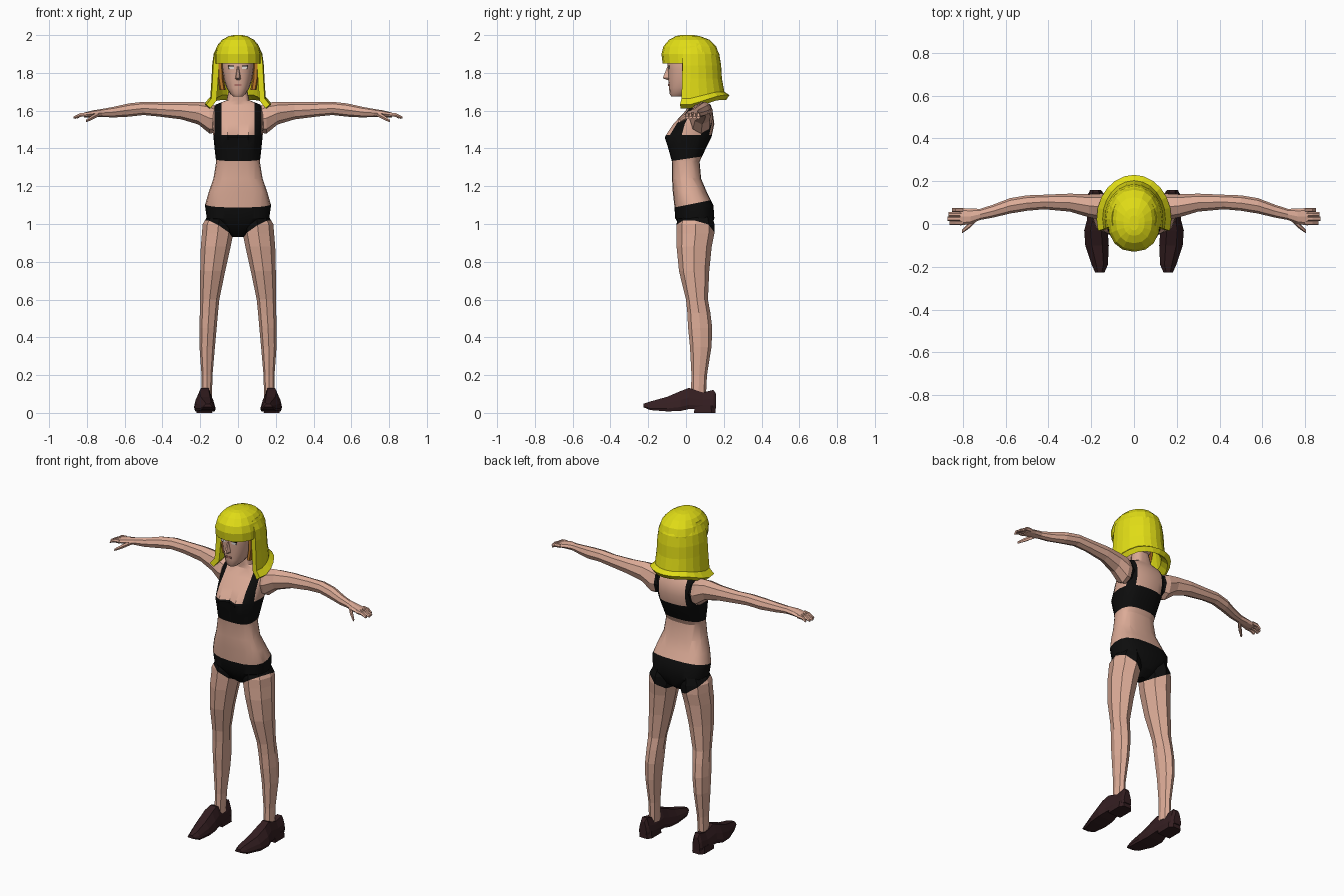
import bpy, bmesh, math
from mathutils import Vector, Matrix
from mathutils.bvhtree import BVHTree

if "Cube" in bpy.data.objects:
    bpy.data.objects.remove(bpy.data.objects["Cube"])


def material(name, r, g, b):
    m = bpy.data.materials.new(name)
    m.diffuse_color = (r, g, b, 1)
    m.use_nodes = True
    m.node_tree.nodes["Principled BSDF"].inputs["Base Color"].default_value = m.diffuse_color
    return m


SKIN = material("skin", 0.72, 0.41, 0.31)
BLACK = material("black_fabric", 0.004, 0.004, 0.004)
YELLOW = material("yellow_hair", 0.75, 0.72, 0.008)
BROWN = material("brown_leather", 0.034, 0.013, 0.015)
ORANGE = material("orange_under_hair", 0.5, 0.19, 0.02)
WHITE = material("eye_white", 0.75, 0.7, 0.66)
LIP = material("lip", 0.42, 0.17, 0.14)


def finish(bm, name, *mats):
    bmesh.ops.recalc_face_normals(bm, faces=bm.faces)
    me = bpy.data.meshes.new(name)
    bm.to_mesh(me)
    bm.free()
    ob = bpy.data.objects.new(name, me)
    bpy.context.collection.objects.link(ob)
    for m in mats:
        me.materials.append(m)
    return ob


def oval(c, u, v, n=8, p=1.0):
    """Rounded cross-section about c with half-axes u and v; p < 1 is boxier."""
    pts = []
    for i in range(n):
        a = 2 * math.pi * i / n
        cu, sv = math.cos(a), math.sin(a)
        pts.append(Vector(c) + Vector(u) * math.copysign(abs(cu) ** p, cu)
                   + Vector(v) * math.copysign(abs(sv) ** p, sv))
    return pts


def level(z, hw, yf, yb, n=16, p=0.8):
    return oval((0, (yf + yb) / 2, z), (hw, 0, 0), (0, (yb - yf) / 2, 0), n, p)


def loft(rings):
    bm = bmesh.new()
    vs = [[bm.verts.new(p) for p in r] for r in rings]
    n = len(vs[0])
    for a, b in zip(vs, vs[1:]):
        for i in range(n):
            j = (i + 1) % n
            bm.faces.new((a[i], a[j], b[j], b[i]))
    bm.faces.new(vs[0])
    bm.faces.new(vs[-1])
    return bm


def cut(bm, co, no):
    bmesh.ops.bisect_plane(bm, geom=bm.verts[:] + bm.edges[:] + bm.faces[:],
                           plane_co=co, plane_no=no, dist=1e-5)


def paint(bm, rule):
    for f in bm.faces:
        f.material_index = int(rule(f.calc_center_median()))


def smooth(ob, deg):
    bpy.ops.object.select_all(action='DESELECT')
    ob.select_set(True)
    bpy.context.view_layer.objects.active = ob
    bpy.ops.object.shade_smooth_by_angle(angle=math.radians(deg))


# clothing boundaries shared by torso, legs and arms
def clothed(c):
    x = abs(c.x)
    if c.z < 1.10 + 0.2 * c.y:
        return c.z > 0.922 + 0.6 * x - 0.2 * c.y
    if c.z < 1.47:
        return c.z > 1.345 + 0.15 * c.y
    return 0.088 < x < 0.124 and c.z < 1.65


# torso and neck: height, half width, front, back, bust
TORSO = [(.93, .025, .02, .08, 0), (.965, .08, -.02, .125, 0), (1.03, .165, -.057, .15, 0),
         (1.10, .175, -.062, .145, 0), (1.17, .155, -.07, .11, 0), (1.24, .13, -.074, .08, 0),
         (1.33, .116, -.075, .072, 0), (1.40, .124, -.08, .105, .02), (1.46, .13, -.085, .135, .035),
         (1.53, .137, -.05, .15, .022), (1.59, .138, -.01, .142, 0), (1.632, .118, .02, .12, 0),
         (1.655, .06, .02, .105, 0), (1.73, .045, .01, .09, 0)]
rings = []
for z, hw, yf, yb, bust in TORSO:
    r = level(z, hw, yf, yb, 20, 0.75)
    for p in r:
        if p.y < (yf + yb) / 2:
            p.y -= bust * math.exp(-((abs(p.x) - .065) / .035) ** 2)
    rings.append(r)
bm = loft(rings)
cut(bm, (0, 0, 1.10), (0, -.2, 1))
cut(bm, (0, 0, 1.345), (0, -.15, 1))
cut(bm, (0, 0, 1.47), (0, 0, 1))
for s in (-1, 1):
    cut(bm, (0, 0, .922), (-.6 * s, .2, 1))
    cut(bm, (.088 * s, 0, 0), (1, 0, 0))
    cut(bm, (.124 * s, 0, 0), (1, 0, 0))
paint(bm, clothed)
smooth(finish(bm, "torso", SKIN, BLACK), 28)

# limb tables: legs (z, x, y, rx, ry), arms (x, y, z, ry, rz)
LEG = [(1.06, .095, .05, .055, .085), (1.0, .103, .05, .084, .1), (.95, .108, .05, .083, .1),
       (.88, .118, .043, .079, .093), (.75, .134, .043, .066, .08), (.60, .15, .058, .051, .058),
       (.53, .154, .068, .048, .061), (.45, .159, .075, .046, .064), (.35, .163, .078, .041, .057),
       (.2, .164, .07, .029, .041), (.08, .165, .065, .027, .04)]
ARM = [(.09, .075, 1.55, .05, .06), (.15, .08, 1.56, .062, .082), (.21, .085, 1.587, .054, .06),
       (.30, .10, 1.6, .042, .046), (.42, .103, 1.607, .034, .038), (.50, .098, 1.612, .036, .035),
       (.58, .085, 1.603, .036, .035), (.66, .06, 1.592, .03, .028), (.72, .045, 1.588, .026, .021),
       (.765, .036, 1.584, .036, .018), (.815, .034, 1.577, .041, .013)]
SHOE = [(-.226, .16, .03, .048, .022), (-.19, .16, .015, .06, .038), (-.10, .173, .008, .085, .055),
        (-.03, .178, .01, .115, .055), (.015, .176, .02, .132, .045), (.09, .176, .02, .108, .04),
        (.145, .178, .02, .122, .034), (.16, .18, .025, .1, .025)]
SHOE_SECTION = [(-.9, 0), (.9, 0), (1, .2), (.85, .55), (.45, 1), (-.45, 1), (-.85, .55), (-1, .2)]

for s, side in ((1, "left"), (-1, "right")):
    bm = loft([oval((s * x, y, z), (rx, 0, 0), (0, ry, 0)) for z, x, y, rx, ry in LEG])
    cut(bm, (0, 0, .922), (-.6 * s, .2, 1))
    paint(bm, clothed)
    finish(bm, "leg_" + side, SKIN, BLACK)

    bm = loft([oval((s * x, y, z), (0, ry, 0), (0, 0, rz)) for x, y, z, ry, rz in ARM])
    cut(bm, (.124 * s, 0, 0), (1, 0, 0))
    cut(bm, (0, 0, 1.47), (0, 0, 1))
    paint(bm, clothed)
    finish(bm, "arm_" + side, SKIN, BLACK)

    # four fingers and a thumb
    for i in range(4):
        y, tip = .005 + .02 * i, (.862, .872, .868, .852)[i]
        finish(loft([oval((s * x, y, z), (0, .0105, 0), (0, 0, rz), 6)
                     for x, z, rz in ((.80, 1.58, .012), (.835, 1.577, .011), (tip, 1.563, .007))]),
               f"finger_{i + 1}_{side}", SKIN)
    finish(loft([oval((s * x, y, z), (0, r, 0), (0, 0, r), 6) for x, y, z, r in
                 ((.735, .03, 1.583, .014), (.77, -.006, 1.565, .014), (.805, -.036, 1.545, .008))]),
           "thumb_" + side, SKIN)

    # shoe upper and heel block
    finish(loft([[Vector((s * (xc + hw * u), y, zb + (zt - zb) * v)) for u, v in SHOE_SECTION]
                 for y, xc, zb, zt, hw in SHOE]), "shoe_" + side, BROWN)
    finish(loft([[Vector((s * .178 + u * w, .1 + v * d, z)) for u, v in
                  ((-1, -1), (1, -1), (1, .6), (.6, 1), (-.6, 1), (-1, .6))]
                 for z, w, d in ((0, .042, .057), (.04, .038, .055))]), "heel_" + side, BROWN)

    # darker hair beside the cheek
    finish(loft([oval((s * x, .01, z), (.016, 0, 0), (0, .035, 0), 6)
                 for z, x in ((1.71, .082), (1.77, .092), (1.87, .096))]), "under_hair_" + side, ORANGE)

# head
HEAD = [(1.675, .025, -.078, -.01), (1.69, .042, -.087, .03), (1.72, .06, -.09, .09),
        (1.76, .074, -.094, .12), (1.82, .085, -.096, .14), (1.88, .088, -.1, .14), (1.94, .07, -.07, .11)]
bm = loft([level(*h, 16, .85) for h in HEAD])
tree = BVHTree.FromBMesh(bm)
smooth(finish(bm, "head", SKIN), 35)

# nose wedge
finish(loft([[Vector((-w, -.08, z)), Vector((w, -.08, z)), Vector((w * .35, y, z)), Vector((-w * .35, y, z))]
             for z, w, y in ((1.762, .014, -.098), (1.772, .018, -.123), (1.80, .013, -.112),
                             (1.835, .009, -.098))]), "nose", SKIN)


def plate(name, x, z, w, h, mat, lift=0.0):
    """Thin plate laid on the face at x, z."""
    hit, no, _, _ = tree.ray_cast(Vector((x, -1, z)), Vector((0, 1, 0)))
    bm = bmesh.new()
    bmesh.ops.create_cube(bm, size=1)
    rot = no.to_track_quat('-Y', 'Z').to_matrix().to_4x4()
    bm.transform(Matrix.Translation(hit + no * lift) @ rot @ Matrix.Diagonal((w, .006, h, 1)))
    finish(bm, name, mat)


for s, side in ((1, "left"), (-1, "right")):
    plate("eye_white_" + side, .036 * s, 1.828, .03, .013, WHITE)
    plate("pupil_" + side, .036 * s, 1.828, .013, .014, BLACK, .001)
    plate("lash_" + side, .036 * s, 1.837, .034, .005, BLACK, .001)
plate("lips", 0, 1.735, .036, .011, LIP)

# hair cap with fringe
CAP = [(1.85, .124, -.124, .172), (1.90, .124, -.13, .174), (1.94, .112, -.12, .16),
       (1.975, .085, -.09, .125), (1.994, .05, -.055, .075), (2.0, .022, -.03, .04)]
finish(loft([level(*c, 16, .88) for c in CAP]), "hair_cap", YELLOW)

# long hair wrapped round sides and back, flared at the hem
FALL = [(1.955, .104, .142, 0), (1.90, .129, .176, 0), (1.84, .137, .186, 0), (1.77, .14, .19, 0),
        (1.70, .147, .203, .035), (1.682, .175, .23, .05)]
bm = bmesh.new()
rows = []
for z, hw, back, drop in FALL:
    row = []
    for i in range(15):
        a = math.radians(-16 + 212 * i / 14)
        front = max(0, 1 - max(0, math.sin(a)) * 1.3)
        row.append(bm.verts.new((hw * math.cos(a), .025 + (back - .025) * math.sin(a), z - drop * front)))
    rows.append(row)
for a, b in zip(rows, rows[1:]):
    for i in range(14):
        bm.faces.new((a[i], a[i + 1], b[i + 1], b[i]))
fall = finish(bm, "hair_fall", YELLOW)
# keep the outer surface on the outside while thickening inward
if sum(f.normal.dot(f.center - Vector((0, .05, f.center.z))) for f in fall.data.polygons) < 0:
    fall.data.flip_normals()
sol = fall.modifiers.new("thickness", 'SOLIDIFY')
sol.thickness = .03
sol.offset = -1
